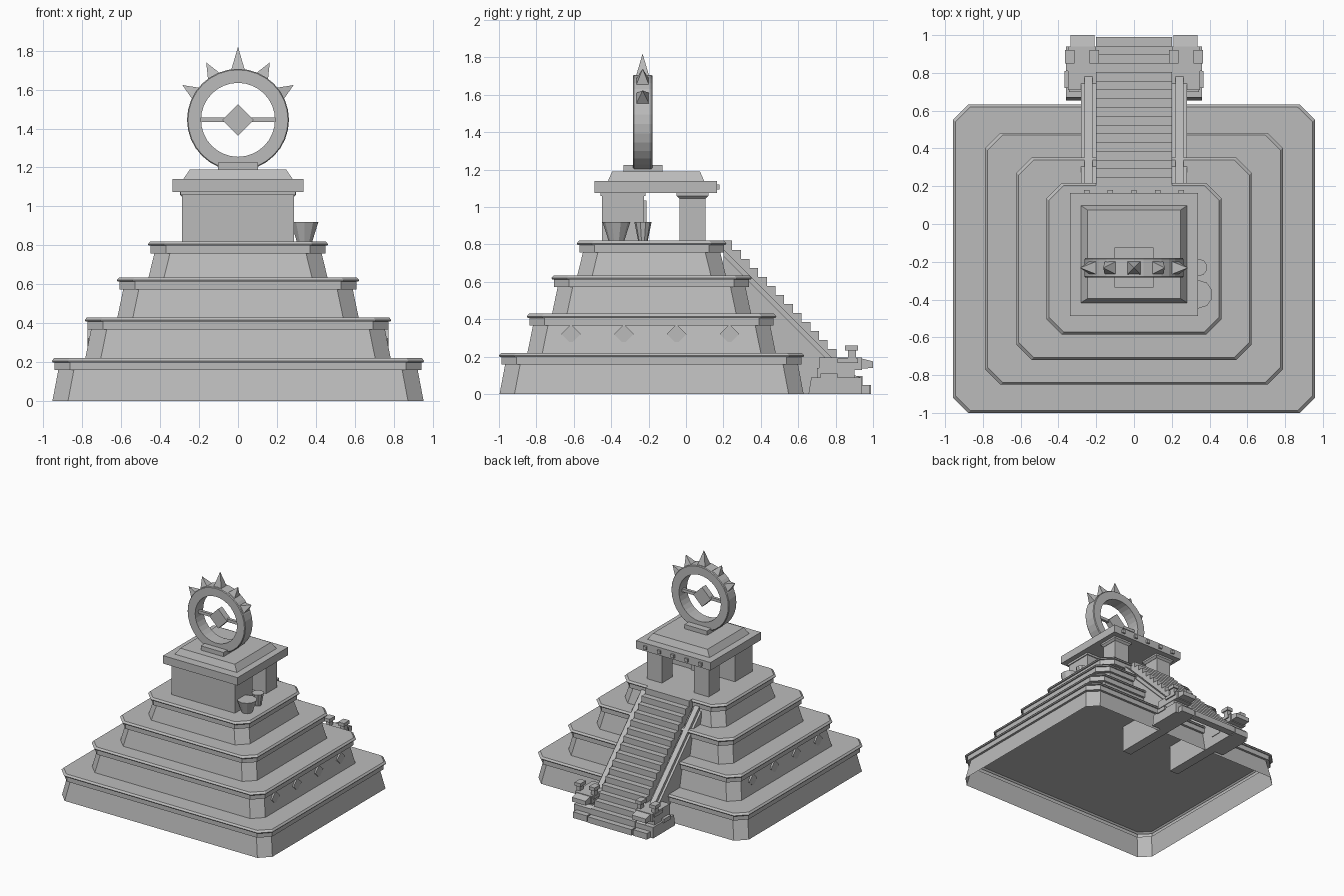
import bpy, bmesh, math
from mathutils import Matrix, Vector

if "Cube" in bpy.data.objects:
    bpy.data.objects.remove(bpy.data.objects["Cube"])

stone = bpy.data.materials.new("grey_stone")
stone.use_nodes = True
GREY = (0.5, 0.5, 0.5, 1)
stone.diffuse_color = GREY
stone.node_tree.nodes["Principled BSDF"].inputs["Base Color"].default_value = GREY


def finish(name, bm):
    bmesh.ops.recalc_face_normals(bm, faces=bm.faces)
    mesh = bpy.data.meshes.new(name)
    bm.to_mesh(mesh)
    bm.free()
    mesh.materials.append(stone)
    obj = bpy.data.objects.new(name, mesh)
    bpy.context.collection.objects.link(obj)
    return obj


def loft(name, rings, cap_bottom=True):
    """Skin a stack of matching point rings."""
    bm = bmesh.new()
    rows = [[bm.verts.new(p) for p in ring] for ring in rings]
    n = len(rows[0])
    for low, high in zip(rows, rows[1:]):
        for i in range(n):
            j = (i + 1) % n
            bm.faces.new((low[i], low[j], high[j], high[i]))
    if cap_bottom:
        bm.faces.new(rows[0][::-1])
    bm.faces.new(rows[-1])
    return finish(name, bm)


def box(name, x, y, z, turn=None):
    """Box from (min, max) ranges, optionally turned about its centre."""
    size = [r[1] - r[0] for r in (x, y, z)]
    mid = [(r[0] + r[1]) / 2 for r in (x, y, z)]
    bm = bmesh.new()
    m = Matrix.Translation(mid) @ (turn or Matrix()) @ Matrix.Diagonal((*size, 1))
    bmesh.ops.create_cube(bm, size=1, matrix=m)
    return finish(name, bm)


def prism(name, x0, x1, outline):
    """Extrude a (y, z) outline along x."""
    return loft(name, [[(x, y, z) for y, z in outline] for x in (x0, x1)])


def cone(name, sides, r0, r1, height, matrix):
    bm = bmesh.new()
    bmesh.ops.create_cone(bm, cap_ends=True, segments=sides, radius1=r0,
                          radius2=r1, depth=height, matrix=matrix)
    return finish(name, bm)


MID_Y = -0.184


def octagon(a, b, z, c=0.08):
    """Rectangle with clipped corners."""
    quarter = [(a, b - c), (a - c, b)]
    pts = quarter + [(-x, y) for x, y in quarter[::-1]]
    pts += [(-x, -y) for x, y in pts]
    return [(x, y + MID_Y, z) for x, y in pts]


# Stepped terraces: hollow shells with sloping wall, moulding and coping
levels = [0, 0.22, 0.43, 0.635, 0.82]
halves = [(0.957, 0.816), (0.788, 0.667), (0.623, 0.535), (0.463, 0.4)]
profile = [(0.033, -0.062), (0.014, -0.062), (0.014, -0.022),
           (0.004, -0.022), (0, -0.014), (0.012, 0)]
for k, (a, b) in enumerate(halves):
    lo, hi = levels[k], levels[k + 1]
    rings = [octagon(a - 0.003, b - 0.003, lo)]
    rings += [octagon(a - inset, b - inset, hi + dz) for inset, dz in profile]
    loft(f"terrace_{k}", rings, cap_bottom=False)

# Diamond ornaments on the second terrace
for s in (-1, 1):
    for k in range(4):
        y = -0.615 + 0.2825 * k
        box("terrace_diamond", (s * 0.76 - 0.013, s * 0.76 + 0.013),
            (y - 0.037, y + 0.037), (0.284, 0.358), Matrix.Rotation(math.pi / 4, 4, "X"))

# Staircase with sloping underside
STEPS, TOP, Y0, Y1 = 17, 0.82, 0.2, 0.99
rise, going = TOP / STEPS, (Y1 - Y0) / STEPS
outline = []
for k in range(STEPS):
    z = TOP - k * rise
    outline += [(Y0 + k * going, z), (Y0 + (k + 1) * going, z)]
outline += [(Y1, 0), (Y1 - 0.06, 0), (Y0, TOP - 0.07)]
prism("staircase", -0.2, 0.2, outline)

for s in (-1, 1):
    # Balustrade wall and raised rail
    prism("balustrade", s * 0.2, s * 0.28,
          [(0.2, 0), (0.2, 0.74), (0.23, 0.71), (0.8, 0.14), (0.93, 0.09), (0.93, 0)])
    prism("balustrade_rail", s * 0.22, s * 0.262,
          [(0.2, 0.72), (0.2, 0.775), (0.78, 0.195), (0.78, 0.14)])

    # Serpent guardian at the foot of each balustrade
    def part(name, x0, x1, y, z):
        box("guardian_" + name, sorted((s * x0, s * x1)), y, z)

    prism("guardian_plinth", s * 0.2, s * 0.36,
          [(0.655, 0), (0.67, 0.09), (0.94, 0.09), (0.94, 0)])
    part("plinth_step", 0.21, 0.335, (0.93, 0.985), (0, 0.05))
    part("plinth_band", 0.195, 0.368, (0.72, 0.81), (0.078, 0.11))
    part("neck", 0.215, 0.345, (0.7, 0.9), (0.09, 0.14))
    part("head", 0.2, 0.35, (0.71, 0.94), (0.13, 0.195))
    part("brow", 0.19, 0.36, (0.81, 0.92), (0.165, 0.19))
    prism("guardian_snout", s * 0.21, s * 0.335,
          [(0.92, 0.135), (0.92, 0.195), (1.0, 0.175), (1.0, 0.14)])
    for x in (0.21, 0.34):
        part("eye_stalk", x - 0.016, x + 0.016, (0.865, 0.91), (0.19, 0.24))
        part("eye", x - 0.026, x + 0.026, (0.85, 0.92), (0.232, 0.26))

    # Porch pillars with flared capitals
    box("pillar", sorted((s * 0.145, s * 0.28)), (-0.035, 0.105), (0.82, 1.06))
    loft("pillar_capital", [[(s * 0.2125 + u * r, 0.035 + v * r, z)
                             for u, v in ((1, 1), (-1, 1), (-1, -1), (1, -1))]
                            for r, z in ((0.07, 1.045), (0.085, 1.06), (0.085, 1.08))])

# Temple room, doorway panel and roof
box("temple_room", (-0.287, 0.287), (-0.45, -0.225), (0.82, 1.08))
box("temple_band", (-0.295, 0.295), (-0.458, -0.217), (1.058, 1.08))
box("doorway_panel", (-0.1, 0.1), (-0.23, -0.21), (0.82, 1.035))
box("roof_slab", (-0.338, 0.338), (-0.488, 0.165), (1.075, 1.14))


def rect(a, b, z):
    return [(sx * a, sy * b - 0.16, z) for sx, sy in ((1, 1), (-1, 1), (-1, -1), (1, -1))]


loft("roof_cap", [rect(0.283, 0.258, 1.138), rect(0.247, 0.235, 1.19)])
for k in range(-2, 3):
    box("roof_stud", (k * 0.125 - 0.014, k * 0.125 + 0.014), (0.16, 0.18), (1.093, 1.12))

# Offering urns beside the room
for y, r0, r1 in ((-0.372, 0.042, 0.075), (-0.23, 0.026, 0.046)):
    cone("urn", 10, r0, r1, 0.1, Matrix.Translation((0.342, y, 0.87)))

# Sun ring on its plinth
RING = Vector((0, -0.232, 1.445))
box("ring_plinth", (-0.103, 0.103), (-0.335, -0.125), (1.185, 1.225))
section = [(0.19, -0.052), (0.257, -0.052), (0.262, -0.046),
           (0.262, 0.046), (0.257, 0.052), (0.19, 0.052)]
bm = bmesh.new()
SIDES = 32
loops = []
for k in range(SIDES):
    t = math.tau * k / SIDES
    loops.append([bm.verts.new(RING + Vector((r * math.sin(t), y, r * math.cos(t))))
                  for r, y in section])
for k in range(SIDES):
    p, q = loops[k], loops[(k + 1) % SIDES]
    for i in range(len(section)):
        j = (i + 1) % len(section)
        bm.faces.new((p[i], p[j], q[j], q[i]))
finish("sun_ring", bm)

# Crossbar, central diamond and rays
x, y, z = RING
box("ring_crossbar", (-0.195, 0.195), (y - 0.012, y + 0.012), (z - 0.012, z + 0.012))
box("ring_diamond", (-0.057, 0.057), (y - 0.025, y + 0.025), (z - 0.057, z + 0.057),
    Matrix.Rotation(math.pi / 4, 4, "Y"))
for angle, tip in ((-58, 0.337), (-29, 0.337), (0, 0.375), (29, 0.337), (58, 0.337)):
    base = 0.25
    m = (Matrix.Translation(RING) @ Matrix.Rotation(math.radians(angle), 4, "Y")
         @ Matrix.Translation((0, 0, (base + tip) / 2)) @ Matrix.Rotation(math.pi / 4, 4, "Z"))
    cone("sun_ray", 4, 0.052, 0, tip - base, m)
